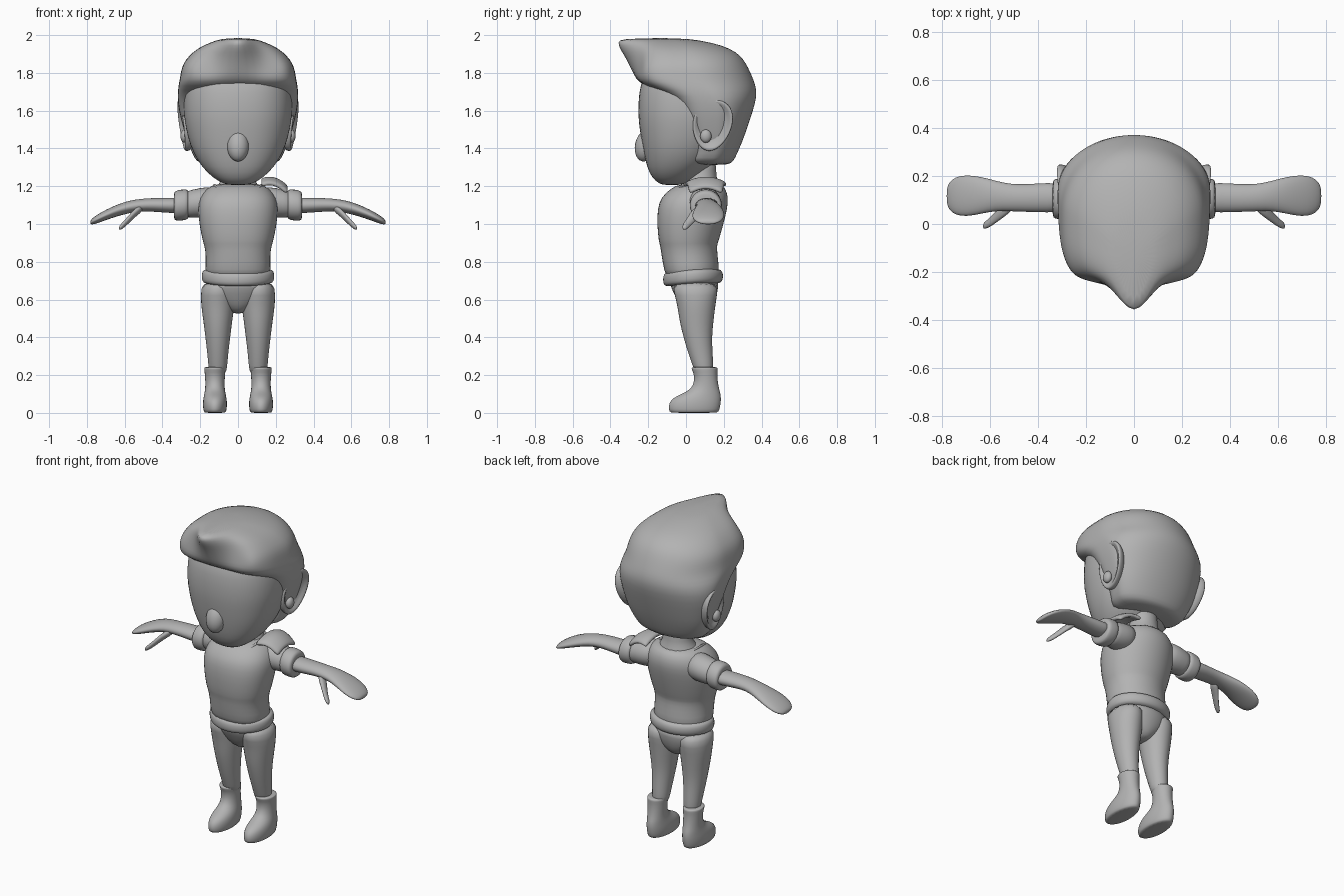
import bpy, bmesh, math
from mathutils import Vector, Matrix

grey = bpy.data.materials.new("plain grey")
grey.diffuse_color = (0.45, 0.45, 0.45, 1)


def finish(name, bm, subdiv=1):
    bmesh.ops.recalc_face_normals(bm, faces=bm.faces)
    me = bpy.data.meshes.new(name)
    bm.to_mesh(me)
    bm.free()
    me.materials.append(grey)
    for p in me.polygons:
        p.use_smooth = True
    ob = bpy.data.objects.new(name, me)
    bpy.context.collection.objects.link(ob)
    if subdiv:
        ob.modifiers.new("smooth", 'SUBSURF').levels = subdiv
        ob.modifiers["smooth"].render_levels = subdiv
    return ob


def skin(name, rings, subdiv=1, closed=False):
    """Bridge rings of points into a tube, capped unless it closes on itself."""
    bm = bmesh.new()
    vs = [[bm.verts.new(p) for p in r] for r in rings]
    n = len(vs[0])
    pairs = list(zip(vs, vs[1:])) + ([(vs[-1], vs[0])] if closed else [])
    for a, b in pairs:
        for i in range(n):
            bm.faces.new((a[i], a[(i + 1) % n], b[(i + 1) % n], b[i]))
    if not closed:
        bm.faces.new(vs[0])
        bm.faces.new(vs[-1])
    return finish(name, bm, subdiv)


def power(v, e):
    return math.copysign(abs(v) ** e, v)


def flat_ring(z, front, back, hw, cx=0, e=1.0, n=20):
    """Horizontal outline; e below 1 squares off the front half."""
    cy, ry = (front + back) / 2, (back - front) / 2
    pts = []
    for i in range(n):
        c, s = math.cos(2 * math.pi * i / n), math.sin(2 * math.pi * i / n)
        k = e if s < 0 else 1
        pts.append(Vector((cx + hw * power(c, k), cy + ry * power(s, k), z)))
    return pts


def stack(name, rows, cx=0, e=1.0, n=20):
    return skin(name, [flat_ring(*r, cx, e, n) for r in rows])


def limb(name, rows, side, n=14):
    """Tube along x from rows of x, y, z, half depth, half height."""
    return skin(name, [[(side * x, y + ry * math.cos(2 * math.pi * i / n),
                         z + rz * math.sin(2 * math.pi * i / n)) for i in range(n)]
                       for x, y, z, ry, rz in rows])


def ball(name, loc, size, tilt=0.0):
    bm = bmesh.new()
    m = Matrix.Translation(loc) @ Matrix.Rotation(tilt, 4, 'X') @ Matrix.Diagonal((*size, 1))
    bmesh.ops.create_uvsphere(bm, u_segments=20, v_segments=12, radius=1, matrix=m)
    return finish(name, bm, 0)


# Face and nose
stack("head", [(1.205, -.12, -.03, .05), (1.222, -.16, .02, .10), (1.27, -.197, .09, .165),
               (1.34, -.218, .18, .22), (1.42, -.235, .23, .257), (1.50, -.247, .27, .277),
               (1.58, -.257, .29, .292), (1.70, -.252, .29, .288), (1.78, -.23, .28, .27),
               (1.88, -.15, .2, .2)], e=.85, n=24)
ball("nose", (0, -.215, 1.415), (.058, .055, .085), -.2)

# Hair: cap with a middle tuft and two side locks pushed out of the front
hair_rows = [(1.312, .06, .225, .17), (1.33, .01, .25, .222), (1.37, .03, .27, .24),
             (1.44, .03, .30, .27), (1.51, .00, .325, .29), (1.60, -.035, .355, .314),
             (1.68, -.09, .377, .322), (1.735, -.23, .368, .315), (1.77, -.255, .355, .308),
             (1.81, -.25, .338, .302), (1.85, -.245, .318, .29), (1.89, -.24, .29, .26),
             (1.93, -.235, .235, .215), (1.96, -.22, .14, .15), (1.985, -.20, 0, .08)]
hair_rings = []
for row in hair_rows:
    ring = flat_ring(*row, 0, .55, 48)
    z, cy = row[0], (row[1] + row[2]) / 2
    mid = min(max((z - 1.75) / .2, 0), 1) * .155
    lock = math.exp(-((z - 1.825) / .045) ** 2) * .035
    for p in ring:
        if p.y < cy and z > 1.74:
            f = min((cy - p.y) / (cy - row[1]), 1) ** 3
            p.y -= f * (mid * math.exp(-(p.x / .085) ** 2)
                        + lock * math.exp(-((abs(p.x) - .275) / .05) ** 2))
    hair_rings.append(ring)
skin("hair", hair_rings)

# Ears: dished ovals, rear edge flared outward
for s in (-1, 1):
    rings = []
    for k, dx in ((.7, -.06), (.92, -.03), (1, -.004), (.96, .01), (.84, .006), (.68, -.012), (.3, -.02)):
        ring = []
        for i in range(20):
            a = 2 * math.pi * i / 20
            dz = k * .14 * math.sin(a)
            dy = k * .108 * math.cos(a) * (1 + 1.1 * dz) + .12 * dz
            ring.append((s * (.292 + dx + .12 * dy + .12 * dz), .14 + dy, 1.522 + dz))
        rings.append(ring)
    skin("ear", rings)
    ball("ear_inner", (s * .283, .105, 1.465), (.022, .03, .035))

# Neck and torso
stack("neck", [(1.14, -.06, .19, .13), (1.20, -.025, .18, .115), (1.23, 0, .165, .088),
               (1.28, .005, .16, .08), (1.36, .005, .16, .08)])
stack("shirt", [(.69, -.10, .17, .165), (.76, -.118, .178, .176), (.83, -.13, .168, .170),
                (.89, -.138, .165, .180), (.902, -.145, .172, .187), (1.0, -.155, .20, .207),
                (1.08, -.152, .22, .215), (1.14, -.135, .227, .205), (1.19, -.08, .21, .165),
                (1.215, -.03, .18, .12)], e=.85, n=24)

# Collar edge, dipping at front and back
collar = []
for i in range(24):
    a = 2 * math.pi * i / 24
    c, s = math.cos(a), math.sin(a)
    mid = Vector((.125 * s, .05 - .165 * c, 1.208 - .07 * c * c))
    out = Vector((s, -c, .5)).normalized()
    up = Vector((-s * .5, c * .5, 1)).normalized()
    collar.append([mid + .008 * (out * math.cos(b) + up * math.sin(b))
                   for b in [math.pi * j / 3 for j in range(6)]])
skin("collar", collar, closed=True)

# Waistband, lower at the front
band = [flat_ring(*r, n=24) for r in ((.675, -.09, .17, .165), (.682, -.115, .187, .186),
        (.70, -.123, .198, .194), (.73, -.123, .198, .194), (.748, -.115, .187, .186),
        (.755, -.09, .17, .165))]
for ring in band:
    for p in ring:
        p.z += .06 * (p.y - .04) + .25 * p.x ** 2
skin("belt", band)

# Hips
stack("hips", [(.525, .02, .10, .03), (.55, -.02, .135, .07), (.60, -.05, .16, .145),
               (.66, -.08, .172, .178), (.72, -.10, .178, .178)])

for s in (-1, 1):
    # Leg and boot
    stack("leg", [(.20, .05, .145, .045), (.25, .035, .145, .051), (.31, .012, .143, .056),
                  (.40, -.015, .138, .067), (.48, -.035, .147, .077), (.55, -.045, .155, .088),
                  (.62, -.06, .166, .093), (.70, -.085, .178, .088)], cx=s * .102, n=16).location.x = s * .005
    stack("boot", [(0, -.075, .16, .052), (.004, -.09, .175, .06), (.035, -.095, .183, .065),
                   (.065, -.085, .187, .064), (.088, -.055, .186, .06), (.11, .00, .182, .055),
                   (.14, .04, .172, .051), (.20, .045, .165, .053), (.232, .028, .168, .058),
                   (.242, .028, .168, .058), (.242, .05, .145, .042)], cx=s * .122)
    # Sleeve, cuff, arm with hand, thumb
    limb("sleeve", [(.10, .09, 1.12, .08, .075), (.17, .10, 1.115, .092, .085),
                    (.24, .105, 1.108, .08, .076), (.30, .105, 1.10, .07, .07)], s)
    limb("cuff", [(.262, .105, 1.104, .06, .06), (.264, .105, 1.104, .082, .079),
                  (.28, .105, 1.102, .088, .085), (.32, .105, 1.098, .088, .084),
                  (.338, .105, 1.096, .082, .077), (.34, .105, 1.096, .06, .055)], s)
    limb("arm", [(.28, .11, 1.1, .062, .045), (.36, .11, 1.098, .064, .041),
                 (.45, .108, 1.102, .059, .037), (.52, .110, 1.10, .058, .034),
                 (.58, .118, 1.09, .065, .034), (.64, .120, 1.072, .08, .032),
                 (.70, .118, 1.048, .09, .028), (.745, .117, 1.027, .082, .024),
                 (.772, .117, 1.013, .06, .017), (.782, .117, 1.008, .03, .009)], s)
    limb("thumb", [(.50, .09, 1.09, .03, .022), (.545, .06, 1.062, .035, .026),
                   (.58, .025, 1.022, .024, .022), (.61, .0, .992, .02, .019),
                   (.632, -.01, .976, .012, .012)], s, 10)

# Curved plate on one shoulder
bm = bmesh.new()
bmesh.ops.create_grid(bm, x_segments=6, y_segments=6, size=1)
for v in bm.verts:
    u, w = v.co.x, v.co.y
    v.co = (.195 + .075 * u, .105 + .105 * w * (1 - .12 * u), 1.248 - .022 * u - .028 * u * u - .03 * w * w)
pad = finish("shoulder_pad", bm, 0)
thick = pad.modifiers.new("thickness", 'SOLIDIFY')
thick.thickness = .025
pad.modifiers.new("rounding", 'SUBSURF').levels = 1
